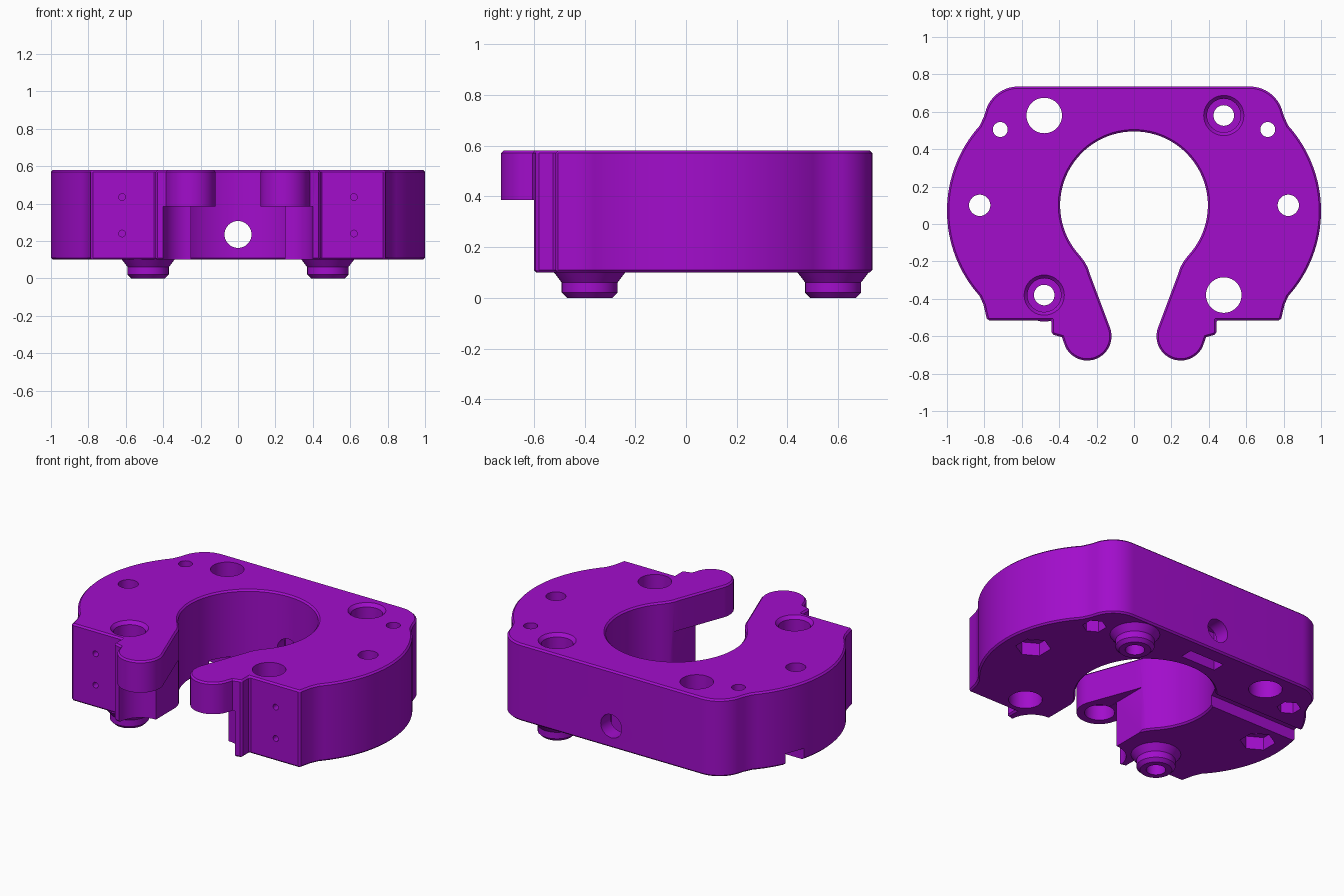
import bpy, bmesh, math
from mathutils import Matrix, Vector

if "Cube" in bpy.data.objects:
    bpy.data.objects.remove(bpy.data.objects["Cube"])

purple = bpy.data.materials.new("purple plastic")
purple.diffuse_color = (0.36, 0.004, 0.60, 1)
purple.use_nodes = True
purple.node_tree.nodes["Principled BSDF"].inputs["Base Color"].default_value = purple.diffuse_color


def arc(cx, cy, r, a0, a1, n):
    angles = [math.radians(a0 + (a1 - a0) * i / n) for i in range(n + 1)]
    return [(cx + r * math.cos(a), cy + r * math.sin(a)) for a in angles]


def add_object(name, bm):
    bmesh.ops.recalc_face_normals(bm, faces=bm.faces)
    mesh = bpy.data.meshes.new(name)
    bm.to_mesh(mesh)
    bm.free()
    mesh.materials.append(purple)
    obj = bpy.data.objects.new(name, mesh)
    bpy.context.collection.objects.link(obj)
    return obj


def activate(obj):
    bpy.ops.object.select_all(action='DESELECT')
    obj.select_set(True)
    bpy.context.view_layer.objects.active = obj


def cylinder(x, y, r, z0, z1, sides=40, r_top=None, axis='Z', r_turn=0.0):
    """Cutter along z, or along y when axis is Y (then y is z and z0..z1 is y)."""
    bm = bmesh.new()
    bmesh.ops.create_cone(bm, cap_ends=True, segments=sides, radius1=r,
                          radius2=r if r_top is None else r_top, depth=z1 - z0,
                          matrix=Matrix.Rotation(r_turn, 4, 'Z'))
    mid = (z0 + z1) / 2
    if axis == 'Y':
        m = Matrix.Translation((x, mid, y)) @ Matrix.Rotation(-math.pi / 2, 4, 'X')
    else:
        m = Matrix.Translation((x, y, mid))
    bmesh.ops.transform(bm, matrix=m, verts=bm.verts)
    return add_object("cutter", bm)


def box(x0, x1, y0, y1, z0, z1):
    bm = bmesh.new()
    bmesh.ops.create_cube(bm, size=1)
    size = Matrix.Diagonal((x1 - x0, y1 - y0, z1 - z0, 1))
    centre = Matrix.Translation(((x0 + x1) / 2, (y0 + y1) / 2, (z0 + z1) / 2))
    bmesh.ops.transform(bm, matrix=centre @ size, verts=bm.verts)
    return add_object("cutter", bm)


def cut(target, cutter):
    mod = target.modifiers.new("cut", 'BOOLEAN')
    mod.operation = 'DIFFERENCE'
    mod.solver = 'EXACT'
    mod.object = cutter
    activate(target)
    bpy.ops.object.modifier_apply(modifier=mod.name)
    bpy.data.objects.remove(cutter, do_unlink=True)


# Body outline: right half from the back corner round to the bore, then mirrored
half = arc(0.62, 0.555, 0.18, 90, 20, 10)
half += [(0.802, 0.575)]
half += arc(0.32, 0.07, 0.68, 42, -42, 32)
half += [(0.805, -0.43), (0.785, -0.515), (0.44, -0.515), (0.44, -0.59), (0.385, -0.605)]
half += arc(0.25, -0.60, 0.13, -25, -200, 22)
half += [(0.235, -0.27), (0.245, -0.238), (0.262, -0.205)]
half += arc(0, 0.10, 0.395, -43, 90, 32)
outline = half + [(-x, y) for x, y in reversed(half[:-1])]

BOTTOM, TOP, LEDGE = 0.10, 0.58, 0.385
bm = bmesh.new()
face = bm.faces.new([bm.verts.new((x, y, BOTTOM)) for x, y in outline])
ext = bmesh.ops.extrude_face_region(bm, geom=[face], use_keep_orig=True)
bmesh.ops.translate(bm, vec=Vector((0, 0, TOP - BOTTOM)),
                    verts=[v for v in ext["geom"] if isinstance(v, bmesh.types.BMVert)])
body = add_object("body", bm)

# Fine chamfer round the rims
bevel = body.modifiers.new("rim", 'BEVEL')
bevel.width = 0.01
bevel.segments = 1
bevel.limit_method = 'ANGLE'
bevel.angle_limit = math.radians(60)
bevel.use_clamp_overlap = False
activate(body)
bpy.ops.object.modifier_apply(modifier=bevel.name)

# Lower throat and the space under the two finger tips
cut(body, box(-0.25, 0.25, -0.9, -0.205, 0, LEDGE))
cut(body, box(-0.7, 0.7, -0.9, -0.60, 0, LEDGE))

for s in (-1, 1):
    # Round clearance under each finger tip, and a blind socket in its underside
    cut(body, cylinder(s * 0.25, -0.60, 0.15, 0, LEDGE - 0.001))
    cut(body, cylinder(s * 0.25, -0.60, 0.085, 0.3, 0.48))
    # Side screw holes with hexagonal nut pockets below
    for x, y, r, nut in ((0.825, 0.10, 0.057, 0.10), (0.715, 0.505, 0.04, 0.068)):
        cut(body, cylinder(s * x, y, r, 0, 0.7, 32))
        cut(body, cylinder(s * x, y, nut, 0, 0.18, 6))
    # Pin holes in the front faces
    for z in (0.24, 0.435):
        cut(body, cylinder(s * 0.62, z, 0.018, -0.6, -0.42, 16, axis='Y'))

# Large corner holes: plain on one diagonal, counterbored above feet on the other
FEET = ((-0.48, -0.38), (0.48, 0.58))
for x, y in ((-0.48, 0.58), (0.48, -0.38)):
    cut(body, cylinder(x, y, 0.095, 0, 0.7))
for x, y in FEET:
    cut(body, cylinder(x, y, 0.055, 0, 0.7))
    cut(body, cylinder(x, y, 0.09, 0.25, 0.7))
    cut(body, cylinder(x, y, 0.09, 0.56, 0.60, r_top=0.125))

# Screw hole through the back wall with its nut slot, and the cable channel below
cut(body, cylinder(0, 0.235, 0.072, 0.3, 0.9, axis='Y'))
cut(body, box(-0.12, 0.12, 0.56, 0.64, 0, 0.34))
cut(body, box(-1.1, -0.3, 0.24, 0.36, 0, 0.17))

# Hollow feet
profile = [(0.055, 0.0), (0.09, 0.0), (0.11, 0.02), (0.11, 0.06), (0.142, 0.102), (0.055, 0.102)]
parts = [body]
for x, y in FEET:
    bm = bmesh.new()
    n = 40
    rings = [[bm.verts.new((x + r * math.cos(2 * math.pi * i / n),
                            y + r * math.sin(2 * math.pi * i / n), z)) for r, z in profile]
             for i in range(n)]
    for i in range(n):
        a, b = rings[i], rings[(i + 1) % n]
        for j in range(len(profile)):
            k = (j + 1) % len(profile)
            bm.faces.new((a[j], b[j], b[k], a[k]))
    parts.append(add_object("foot", bm))

for obj in parts:
    activate(obj)
    bpy.ops.object.shade_smooth_by_angle(angle=math.radians(28))
